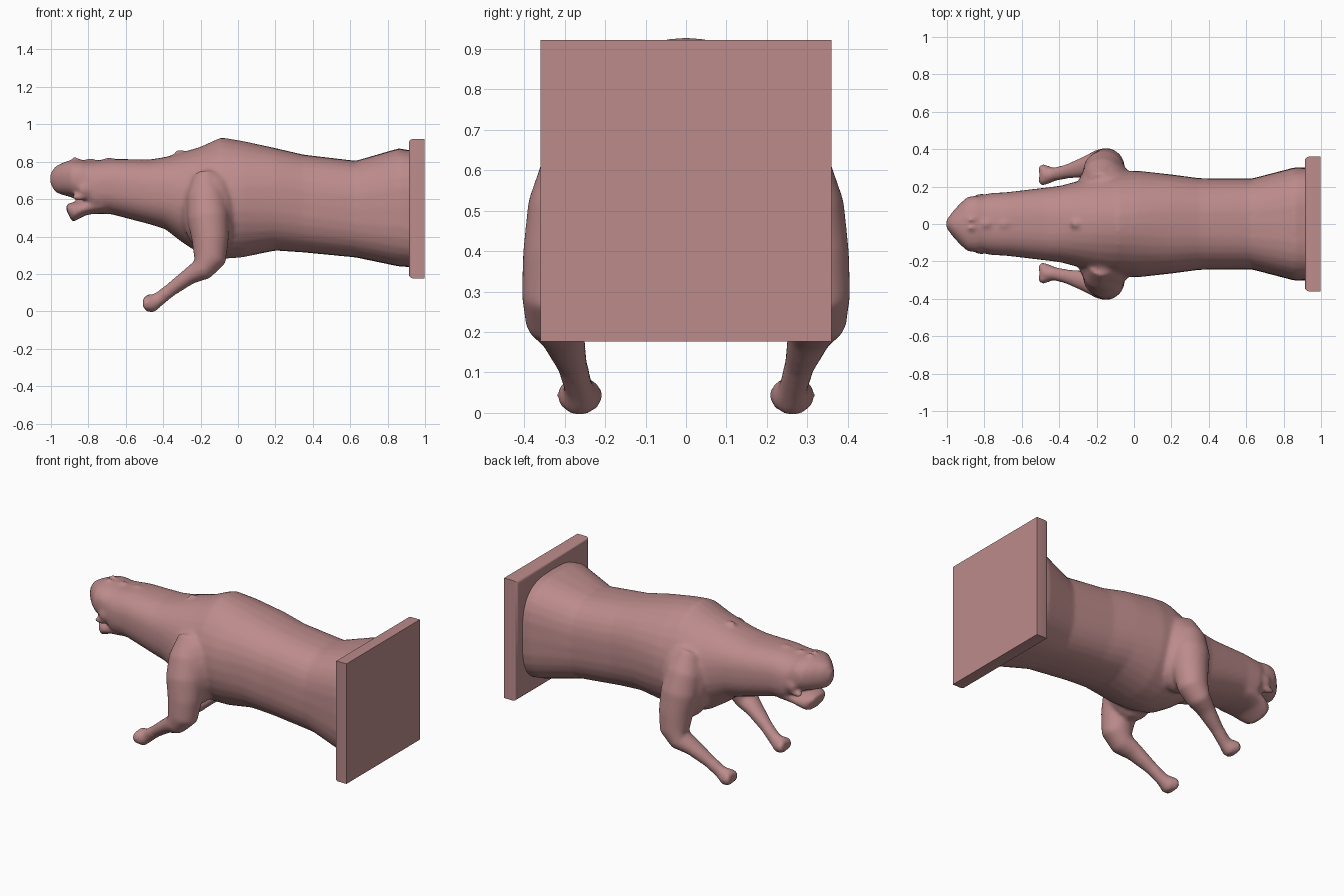
import bpy, bmesh, math
from mathutils import Vector, Matrix

cube = bpy.data.objects.get("Cube")
if cube:
    bpy.data.objects.remove(cube, do_unlink=True)

hide = bpy.data.materials.new("dusty_rose")
hide.use_nodes = True
COLOR = (0.51, 0.26, 0.26, 1)
hide.diffuse_color = COLOR
hide.node_tree.nodes["Principled BSDF"].inputs["Base Color"].default_value = COLOR

SIDES = 32


def make_object(name, bm):
    bmesh.ops.recalc_face_normals(bm, faces=bm.faces)
    mesh = bpy.data.meshes.new(name)
    bm.to_mesh(mesh)
    bm.free()
    mesh.materials.append(hide)
    obj = bpy.data.objects.new(name, mesh)
    bpy.context.collection.objects.link(obj)
    return obj


def loft(bm, rings):
    """Skin rings of (centre, u axis, v axis, power); a lower power is squarer."""
    loops = []
    for centre, u, v, power in rings:
        loop = []
        for i in range(SIDES):
            a = math.tau * i / SIDES
            c, s = math.cos(a), math.sin(a)
            p = centre + u * math.copysign(abs(c) ** power, c) + v * math.copysign(abs(s) ** power, s)
            loop.append(bm.verts.new(p))
        loops.append(loop)
    for a, b in zip(loops, loops[1:]):
        for i in range(SIDES):
            j = (i + 1) % SIDES
            bm.faces.new((a[i], a[j], b[j], b[i]))
    bm.faces.new(loops[0])
    bm.faces.new(loops[-1])


def trunk(bm, sections):
    """Sections of x, top, bottom, half width, power."""
    loft(bm, [(Vector((x, 0, (t + b) / 2)), Vector((0, w, 0)), Vector((0, 0, (t - b) / 2)), power)
              for x, t, b, w, power in sections])


def limb(bm, joints, side):
    """Joints of x, y, z, thickness along the bend, thickness sideways."""
    pts = [Vector((x, y * side, z)) for x, y, z, _, _ in joints]
    rings = []
    for i, p in enumerate(pts):
        t = (pts[min(i + 1, len(pts) - 1)] - pts[max(i - 1, 0)]).normalized()
        u = t.cross(Vector((0, 1, 0))).normalized()
        v = t.cross(u)
        rings.append((p, u * joints[i][3], v * joints[i][4], 1))
    loft(bm, rings)


def bump(bm, pos, size):
    m = Matrix.Translation(pos) @ Matrix.Diagonal((*size, 1))
    bmesh.ops.create_icosphere(bm, subdivisions=3, radius=1, matrix=m)


# Torso, neck and upper head
bm = bmesh.new()
trunk(bm, [
    (-1.003, .74, .68, .02, 1), (-.975, .777, .635, .06, 1), (-.93, .797, .62, .11, .9),
    (-.89, .81, .61, .145, .85), (-.84, .81, .6, .152, .8), (-.81, .805, .56, .152, .8),
    (-.77, .805, .52, .165, .8), (-.68, .815, .52, .17, .8), (-.47, .812, .465, .195, .8),
    (-.39, .825, .44, .205, .84), (-.3, .85, .37, .23, .9), (-.2, .88, .305, .265, .97),
    (-.09, .93, .28, .28, 1), (.02, .912, .288, .285, .95), (.2, .873, .325, .265, .84),
    (.35, .838, .315, .245, .8), (.63, .805, .288, .243, .76), (.86, .872, .24, .303, .68),
    (.95, .855, .235, .3, .64)])

# Lower jaw
trunk(bm, [(-.918, .572, .54, .06, .9), (-.885, .583, .476, .1, .9), (-.85, .59, .495, .12, .9),
           (-.81, .6, .515, .13, .9), (-.72, .6, .53, .14, .9)])

# Forelegs, shoulders to paws, with lip curls and brows on each side
for side in (1, -1):
    bump(bm, (-.15, side * .2, .54), (.15, .145, .23))
    limb(bm, [
        (-.175, .2, .72, .07, .08), (-.17, .255, .61, .105, .1), (-.16, .285, .5, .112, .108),
        (-.148, .308, .38, .098, .097), (-.152, .325, .28, .088, .082),
        (-.19, .325, .225, .062, .072), (-.26, .305, .188, .045, .056),
        (-.36, .28, .115, .036, .038), (-.43, .265, .06, .038, .036),
        (-.466, .263, .042, .052, .052), (-.502, .263, .036, .036, .045)], side)
    for dy in (-.03, .03):
        bump(bm, (-.487, side * .263 + dy, .043), (.026, .027, .038))
    bump(bm, (-.82, side * .143, .655), (.034, .02, .034))
    bump(bm, (-.85, side * .132, .61), (.04, .022, .018))
    bump(bm, (-.87, side * .022, .808), (.022, .016, .02))

# Crest along the spine
for x, z in ((-.79, .806), (-.69, .812), (-.31, .852)):
    bump(bm, (x, 0, z), (.03, .02, .012))

beast = make_object("beast_body", bm)
blend = beast.modifiers.new("blend_parts", "REMESH")
blend.mode = "VOXEL"
blend.voxel_size = .011
blend.use_smooth_shade = True
soften = beast.modifiers.new("soften", "SMOOTH")
soften.factor = .5
soften.iterations = 9

# Wall plaque, rounded on the side towards the body
bm = bmesh.new()
bmesh.ops.create_cube(bm, size=1, matrix=Matrix.Translation((.955, 0, .549))
                      @ Matrix.Diagonal((.084, .72, .745, 1)))
front = [e for e in bm.edges if all(v.co.x < .95 for v in e.verts)]
bmesh.ops.bevel(bm, geom=front, offset=.022, segments=3, profile=.5, affect="EDGES")
plaque = make_object("wall_plaque", bm)
bpy.ops.object.select_all(action="DESELECT")
plaque.select_set(True)
bpy.context.view_layer.objects.active = plaque
bpy.ops.object.shade_smooth_by_angle(angle=math.radians(40))
